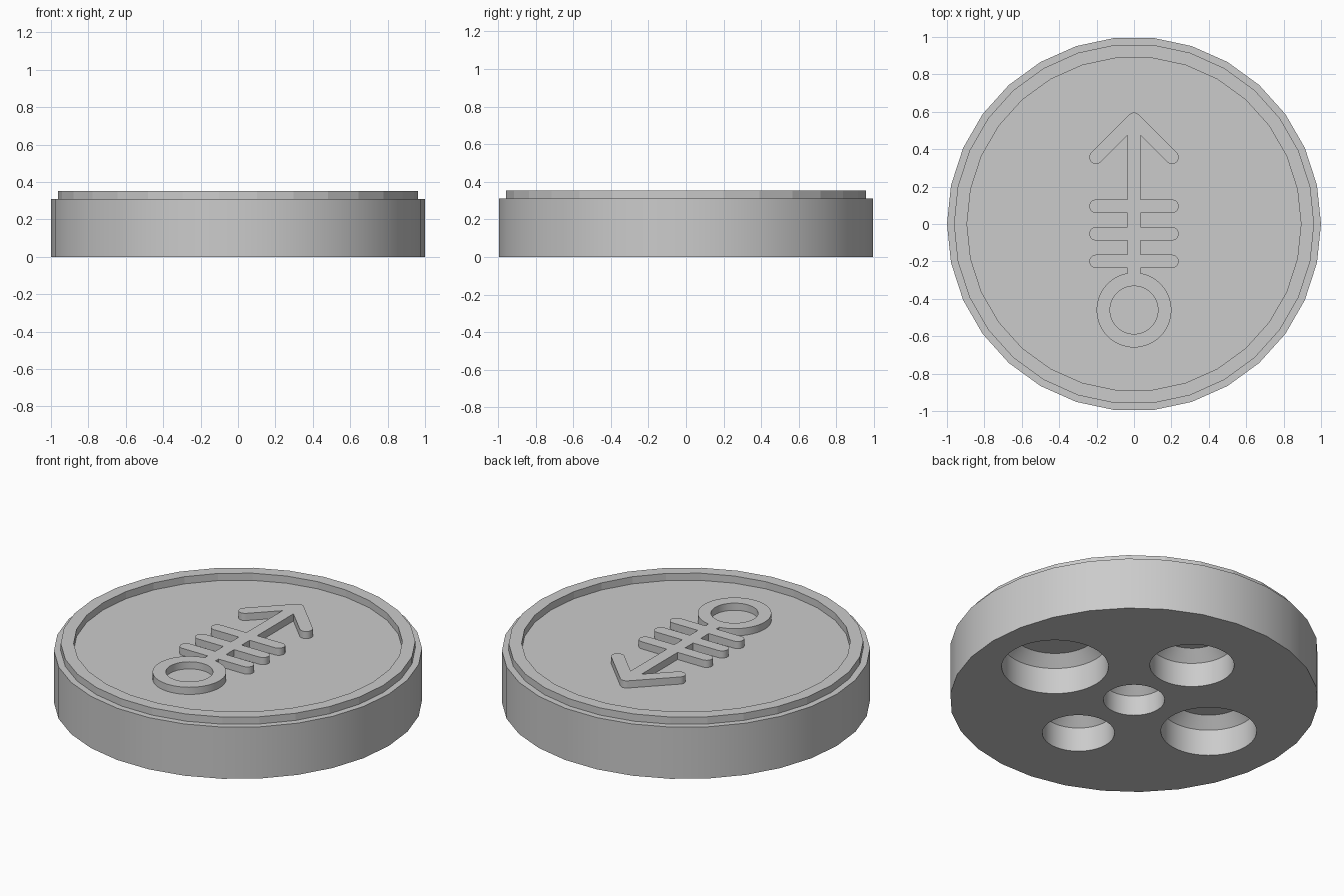
import bpy, bmesh
from math import pi, cos, sin

cube = bpy.data.objects.get("Cube")
if cube:
    bpy.data.objects.remove(cube, do_unlink=True)

FLOOR, TOP = 0.31, 0.353
SIDES = 30

grey = bpy.data.materials.new("plain_grey")
grey.use_nodes = True
colour = (0.6, 0.6, 0.6, 1)
grey.diffuse_color = colour
grey.node_tree.nodes["Principled BSDF"].inputs["Base Color"].default_value = colour


def lathe(name, profile, sides, centre=(0, 0), closed=False):
    """Revolve (radius, height) points; cap the ends unless the profile is a loop."""
    bm = bmesh.new()
    rings = [[bm.verts.new((centre[0] + r * cos(2 * pi * i / sides),
                            centre[1] + r * sin(2 * pi * i / sides), z))
              for i in range(sides)] for r, z in profile]
    pairs = list(zip(rings, rings[1:]))
    if closed:
        pairs.append((rings[-1], rings[0]))
    else:
        bm.faces.new(rings[0])
        bm.faces.new(rings[-1])
    for a, b in pairs:
        for i in range(sides):
            j = (i + 1) % sides
            bm.faces.new((a[i], a[j], b[j], b[i]))
    return finish(name, bm)


def finish(name, bm):
    bmesh.ops.recalc_face_normals(bm, faces=bm.faces)
    mesh = bpy.data.meshes.new(name)
    bm.to_mesh(mesh)
    bm.free()
    mesh.materials.append(grey)
    obj = bpy.data.objects.new(name, mesh)
    bpy.context.collection.objects.link(obj)
    return obj


def bar(start, end, radius=0.036, steps=10):
    """Raised bar with round ends, standing on the floor of the disc."""
    dx, dy = end[0] - start[0], end[1] - start[1]
    length = (dx * dx + dy * dy) ** 0.5
    ux, uy = dx / length, dy / length
    bm = bmesh.new()
    outline = []
    for (cx, cy), turn in ((start, pi / 2), (end, -pi / 2)):
        for i in range(steps + 1):
            a = turn + pi * i / steps
            outline.append(bm.verts.new((cx + radius * (ux * cos(a) - uy * sin(a)),
                                         cy + radius * (uy * cos(a) + ux * sin(a)), FLOOR)))
    base = bm.faces.new(outline)
    side = bmesh.ops.extrude_face_region(bm, geom=[base])
    tops = [v for v in side["geom"] if isinstance(v, bmesh.types.BMVert)]
    bmesh.ops.translate(bm, verts=tops, vec=(0, 0, TOP - FLOOR))
    return finish("bar", bm)


def combine(target, tools, operation):
    """Apply a boolean with each tool, then discard the tools."""
    bpy.context.view_layer.objects.active = target
    for tool in tools:
        mod = target.modifiers.new("combine", 'BOOLEAN')
        mod.operation, mod.solver, mod.object = operation, 'EXACT', tool
        bpy.ops.object.modifier_apply(modifier=mod.name)
        bpy.data.objects.remove(tool, do_unlink=True)


def smooth(obj, angle):
    bpy.ops.object.select_all(action='DESELECT')
    obj.select_set(True)
    bpy.context.view_layer.objects.active = obj
    bpy.ops.object.shade_smooth_by_angle(angle=angle)


# Disc with five graded pockets in its underside, each with a chamfered roof
disc = lathe("disc_body", [(1, 0), (1, FLOOR)], SIDES)
pockets = [(0.56, 0, 0.29, 0.157), (-0.53, 0, 0.26, 0.157), (0, 0.49, 0.229, 0.145),
           (0, -0.47, 0.196, 0.145), (0, 0, 0.166, 0.12)]
combine(disc, [lathe("pocket", [(r, -0.1), (r, depth), (r - 0.06, depth + 0.06)], 64, (x, y))
               for x, y, r, depth in pockets], 'DIFFERENCE')
smooth(disc, 0.5)

# Raised faceted rim
lathe("raised_rim", [(0.963, FLOOR), (0.963, TOP), (0.893, TOP), (0.893, FLOOR)],
      SIDES, closed=True)

# Raised emblem: ring, stem, three cross bars and an arrowhead
emblem = lathe("raised_emblem", [(0.2, FLOOR), (0.2, TOP), (0.128, TOP), (0.128, FLOOR)],
               64, (0, -0.46), closed=True)
bars = [bar((0, -0.295), (0, 0.55))]
bars += [bar((-0.203, y), (0.203, y)) for y in (0.095, -0.052, -0.2)]
bars += [bar((0, 0.56), (side * 0.203, 0.357)) for side in (-1, 1)]
combine(emblem, bars, 'UNION')
smooth(emblem, 0.5)
